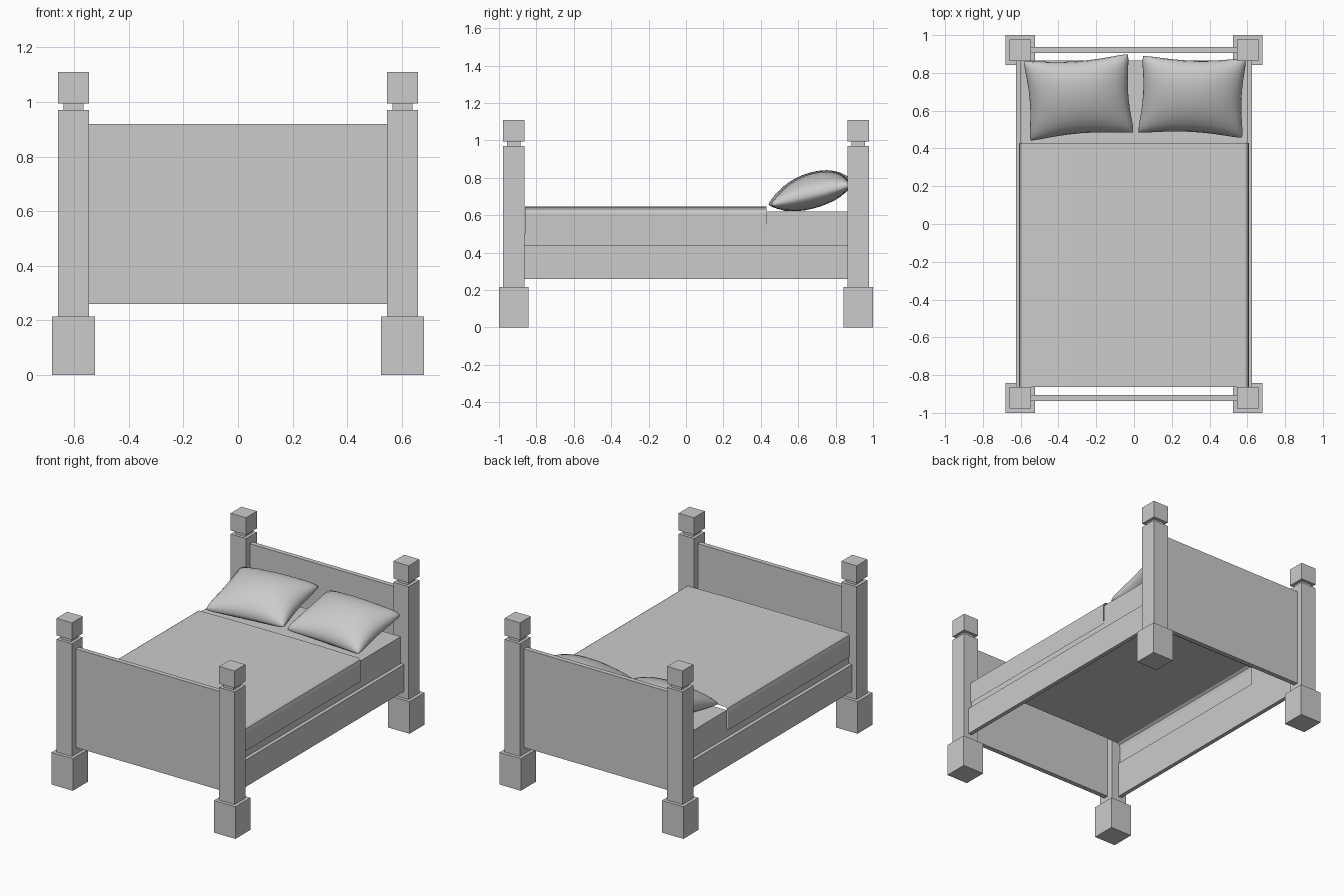
import bpy, bmesh, math

if "Cube" in bpy.data.objects:
    bpy.data.objects.remove(bpy.data.objects["Cube"])

def new_object(name, bm):
    bmesh.ops.recalc_face_normals(bm, faces=bm.faces)
    me = bpy.data.meshes.new(name)
    bm.to_mesh(me)
    bm.free()
    ob = bpy.data.objects.new(name, me)
    bpy.context.collection.objects.link(ob)
    return ob

def box(name, x0, x1, y0, y1, z0, z1):
    bm = bmesh.new()
    bmesh.ops.create_cube(bm, size=1)
    for v in bm.verts:
        v.co = ((x0 + x1) / 2 + v.co.x * (x1 - x0),
                (y0 + y1) / 2 + v.co.y * (y1 - y0),
                (z0 + z1) / 2 + v.co.z * (z1 - z0))
    return new_object(name, bm)

def sheet(name, profile, y0, y1):
    """Open sheet: an xz profile swept along y."""
    bm = bmesh.new()
    a = [bm.verts.new((x, y0, z)) for x, z in profile]
    b = [bm.verts.new((x, y1, z)) for x, z in profile]
    for i in range(len(profile) - 1):
        bm.faces.new((a[i], a[i + 1], b[i + 1], b[i]))
    return new_object(name, bm)

# Four posts: foot block, shaft, neck, cap
PX, PY = 0.602, 0.921
post_parts = [("foot", 0.079, 0.0, 0.215), ("post", 0.057, 0.215, 0.97),
              ("neck", 0.037, 0.97, 0.995), ("cap", 0.057, 0.995, 1.11)]
for sy, end in ((-1, "front"), (1, "back")):
    for sx, side in ((-1, "left"), (1, "right")):
        for part, h, z0, z1 in post_parts:
            box(f"{end}_{side}_{part}", sx * PX - h, sx * PX + h,
                sy * PY - h, sy * PY + h, z0, z1)

# Footboard and headboard
for sy, name in ((-1, "footboard"), (1, "headboard")):
    box(name, -0.546, 0.546, sy * PY - 0.016, sy * PY + 0.016, 0.26, 0.92)

# Side rails
for sx, side in ((-1, "left"), (1, "right")):
    x0, x1 = sorted((sx * 0.597, sx * 0.624))
    box(f"{side}_rail", x0, x1, -0.865, 0.865, 0.26, 0.44)

# Mattress: open shell by the pillows, low side strips under the blanket
M = 0.6
sheet("mattress", [(-M, 0.43), (-M, 0.62), (M, 0.62), (M, 0.43)], 0.425, 0.865)
for sx, side in ((-1, "left"), (1, "right")):
    sheet(f"{side}_mattress_side", [(sx * M, 0.43), (sx * M, 0.5)], -0.865, 0.425)

# Blanket draped over both sides
half = [(0.607, 0.487), (0.609, 0.61), (0.604, 0.632), (0.59, 0.642), (0.3, 0.646)]
sheet("blanket", [(-x, z) for x, z in half] + half[::-1], -0.862, 0.43)

# Pillows: puffed grid mapped onto four corners, tilted up at the back
def pillow(name, bl, br, tr, tl, zc):
    n = 14
    bm = bmesh.new()
    for s in (1, -1):
        rows = []
        for j in range(n + 1):
            row = []
            for i in range(n + 1):
                u = math.sin(math.pi * (i / n - 0.5))
                v = math.sin(math.pi * (j / n - 0.5))
                puff = max(0.0, (1 - u * u) * (1 - v * v)) ** 0.45
                # edges pulled in between the corners, corners rounded off
                r = 1 - 0.05 * (u * v) ** 6
                a = u * (1 - 0.09 * (1 - v * v)) * r
                b = v * (1 - 0.13 * (1 - u * u)) * r
                p, q = (a + 1) / 2, (b + 1) / 2
                x, y = [(bl[k] * (1 - p) + br[k] * p) * (1 - q)
                        + (tl[k] * (1 - p) + tr[k] * p) * q for k in (0, 1)]
                z = zc + 0.25 * (y - 0.67) + s * puff * (0.115 if s > 0 else 0.075)
                row.append(bm.verts.new((x, y, max(z, 0.622))))
            rows.append(row)
        for j in range(n):
            for i in range(n):
                bm.faces.new((rows[j][i], rows[j][i + 1],
                              rows[j + 1][i + 1], rows[j + 1][i]))
    bmesh.ops.remove_doubles(bm, verts=bm.verts, dist=0.0005)
    ob = new_object(name, bm)
    for f in ob.data.polygons:
        f.use_smooth = True

pillow("left_pillow", (-0.56, 0.43), (0.01, 0.475), (-0.02, 0.91), (-0.595, 0.87), 0.715)
pillow("right_pillow", (0.01, 0.475), (0.585, 0.445), (0.605, 0.885), (0.035, 0.9), 0.708)
